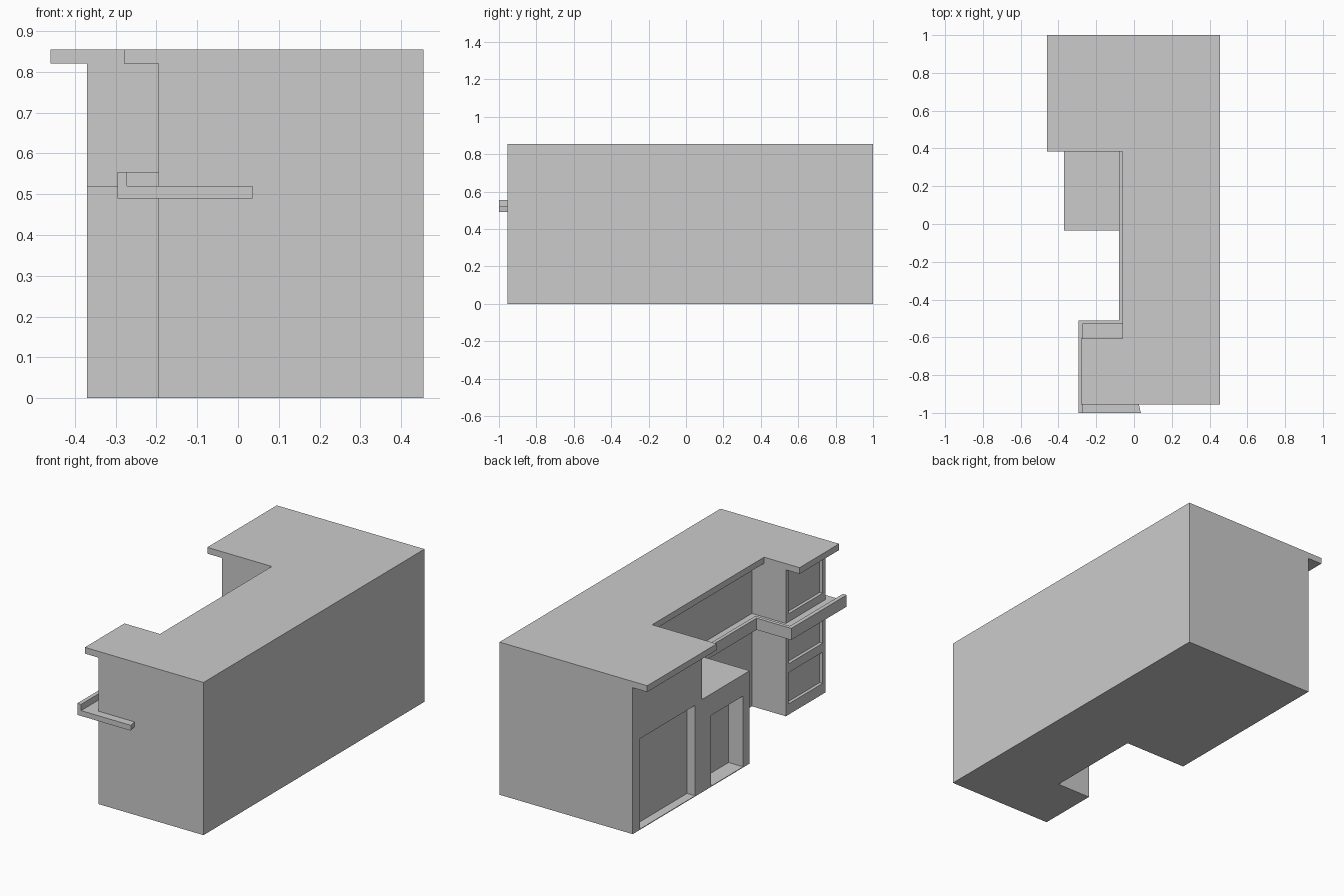
import bpy, bmesh

if "Cube" in bpy.data.objects:
    bpy.data.objects.remove(bpy.data.objects["Cube"])


def prism(name, outline, z0, z1):
    """Extrude an xy outline between two heights."""
    bm = bmesh.new()
    face = bm.faces.new([bm.verts.new((x, y, z0)) for x, y in outline])
    up = bmesh.ops.extrude_face_region(bm, geom=[face])["geom"]
    verts = [v for v in up if isinstance(v, bmesh.types.BMVert)]
    bmesh.ops.translate(bm, verts=verts, vec=(0, 0, z1 - z0))
    bmesh.ops.recalc_face_normals(bm, faces=bm.faces)
    mesh = bpy.data.meshes.new(name)
    bm.to_mesh(mesh)
    bm.free()
    obj = bpy.data.objects.new(name, mesh)
    bpy.context.collection.objects.link(obj)
    return obj


def box(name, x0, x1, y0, y1, z0, z1):
    return prism(name, [(x0, y0), (x1, y0), (x1, y1), (x0, y1)], z0, z1)


def recess(obj, depth, y0, y1, z0, z1):
    """Cut a rectangular pocket into the -x face of a part."""
    face_x = min(v.co.x for v in obj.data.vertices)
    cutter = box("cutter", face_x - 0.1, face_x + depth, y0, y1, z0, z1)
    cutter.hide_render = True
    mod = obj.modifiers.new("recess", "BOOLEAN")
    mod.operation = "DIFFERENCE"
    mod.solver = "EXACT"
    mod.object = cutter
    bpy.context.view_layer.objects.active = obj
    bpy.ops.object.modifier_apply(modifier=mod.name)
    bpy.data.objects.remove(cutter)


BACK = 0.015  # inner wall of the knee space
TOP = 0.82    # underside of the countertop

# Counter top with its notch
prism("countertop", [(0.455, -0.955), (0.455, 1), (-0.46, 1), (-0.46, 0.385),
                     (-0.06, 0.385), (-0.06, -0.605), (-0.28, -0.605),
                     (-0.28, -0.955)], TOP, 0.855)

# Solid customer-side body
box("counter_body", BACK, 0.455, -0.955, 1, 0, TOP)

# Tall cabinet with open lower bay
tall = box("tall_cabinet", -0.37, BACK, 0.385, 1, 0, TOP)
recess(tall, 0.05, 0.448, 0.935, 0.004, 0.51)

# Low cabinet with open bay
low = box("low_cabinet", -0.37, BACK, -0.035, 0.385, 0, 0.52)
recess(low, 0.09, 0.023, 0.306, 0.004, 0.40)

# Drawer pedestal with three inset fronts
pedestal = box("drawer_pedestal", -0.195, BACK, -0.955, -0.605, 0, TOP)
for z0, z1 in [(0.06, 0.235), (0.285, 0.46), (0.565, 0.805)]:
    recess(pedestal, 0.018, -0.93, -0.628, z0, z1)

# Mid-height shelf wrapping round the pedestal
prism("shelf", [(0.036, -1), (0.025, -0.95), (BACK + 0.005, -0.95),
                (BACK + 0.005, -0.035), (-0.08, -0.035), (-0.08, -0.51),
                (-0.295, -0.51), (-0.295, -1)], 0.49, 0.52)

# Raised lip along the shelf edge
prism("shelf_lip", [(-0.295, -1), (-0.295, -0.51), (-0.08, -0.51),
                    (-0.08, 0.385), (-0.06, 0.385), (-0.06, -0.53),
                    (-0.272, -0.53), (-0.272, -1)], 0.52, 0.555)
